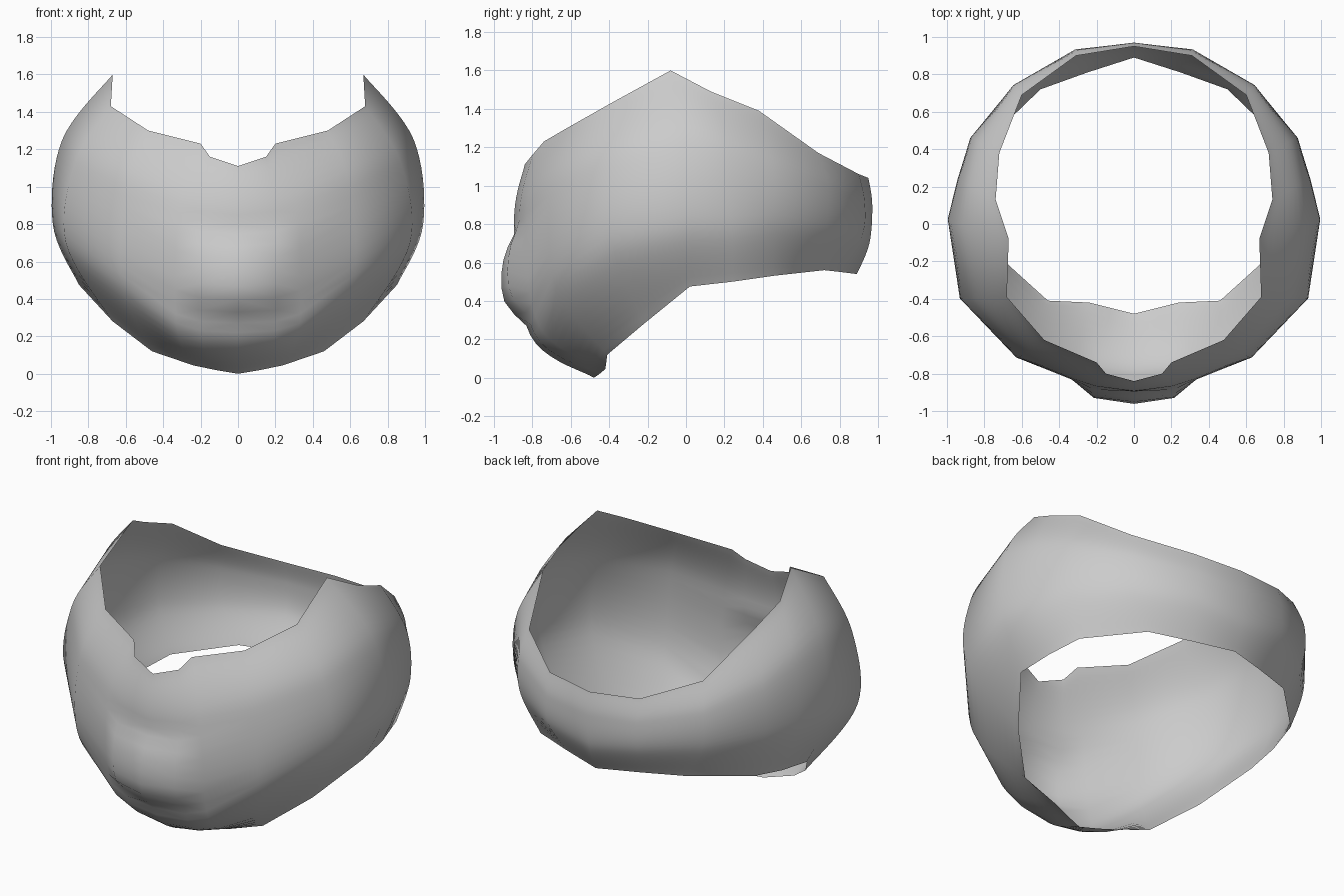
import bpy
import bmesh
from mathutils import Vector

if "Cube" in bpy.data.objects:
    bpy.data.objects.remove(bpy.data.objects["Cube"])

# Guide rings of the half shell, running from front centre round to back centre
TOP = [(0, -.84, 1.11), (.15, -.80, 1.16), (.20, -.74, 1.23), (.48, -.62, 1.30),
       (.68, -.39, 1.43), (.67, -.08, 1.60), (.74, .13, 1.49), (.72, .38, 1.39),
       (.60, .69, 1.17), (.31, .90, 1.06), (0, .95, 1.04)]
UPPER = [(0, -.895, .80), (.21, -.868, .82), (.32, -.83, .86), (.60, -.705, 1.00),
         (.87, -.40, 1.13), (.94, 0, 1.25), (.90, .22, 1.20), (.85, .45, 1.12),
         (.64, .74, 1.00), (.31, .93, .92), (0, .97, .90)]
LOWER = [(0, -.81, .22), (.20, -.79, .23), (.33, -.765, .27), (.62, -.68, .48),
         (.92, -.38, .70), (.99, .03, .80), (.94, .24, .80), (.87, .46, .82),
         (.63, .735, .78), (.31, .92, .75), (0, .955, .70)]
BOTTOM = [(0, -.48, 0), (.12, -.45, .02), (.24, -.42, .045), (.46, -.41, .12),
          (.67, -.22, .28), (.85, .02, .475), (.83, .24, .50), (.78, .45, .53),
          (.50, .72, .56), (.25, .81, .55), (0, .89, .54)]
STEPS = 9

# Nose bulge: depth by height and by distance from the centre line
NOSE_Z = [(.28, 0), (.36, .075), (.42, .09), (.50, .088), (.58, .075), (.66, .05), (.75, 0)]
NOSE_X = [(0, 1), (.21, .85), (.33, 0)]


def lookup(table, v):
    for (a, fa), (b, fb) in zip(table, table[1:]):
        if a <= v <= b:
            return fa + (fb - fa) * (v - a) / (b - a)
    return 0


def spline(points):
    """Smooth vertical strip through the four guide points."""
    p = [Vector(q) for q in points]
    p = [p[0]] + p + [p[-1]]
    out = []
    for i in range(1, len(p) - 2):
        a, b, c, d = p[i - 1:i + 3]
        for s in range(STEPS):
            t = s / STEPS
            out.append(.5 * (2 * b + (c - a) * t + (2 * a - 5 * b + 4 * c - d) * t * t
                             + (3 * b - a - 3 * c + d) * t ** 3))
    return out + [p[-1]]


# Half shell
bm = bmesh.new()
columns = []
for guide in zip(TOP, UPPER, LOWER, BOTTOM):
    column = []
    for v in spline(guide):
        if v.y < -.6:
            v.y -= lookup(NOSE_Z, v.z - .25 * v.x) * lookup(NOSE_X, v.x)
        v.z = max(v.z, 0)
        column.append(bm.verts.new(v))
    columns.append(column)
for left, right in zip(columns, columns[1:]):
    for i in range(len(left) - 1):
        bm.faces.new((left[i], left[i + 1], right[i + 1], right[i])).smooth = True

mesh = bpy.data.meshes.new("mask_shell")
bm.to_mesh(mesh)
bm.free()
shell = bpy.data.objects.new("mask_shell", mesh)
bpy.context.collection.objects.link(shell)

# Mirror to the other side
mirror = shell.modifiers.new("Mirror", 'MIRROR')
mirror.use_clip = True
mirror.merge_threshold = .001
